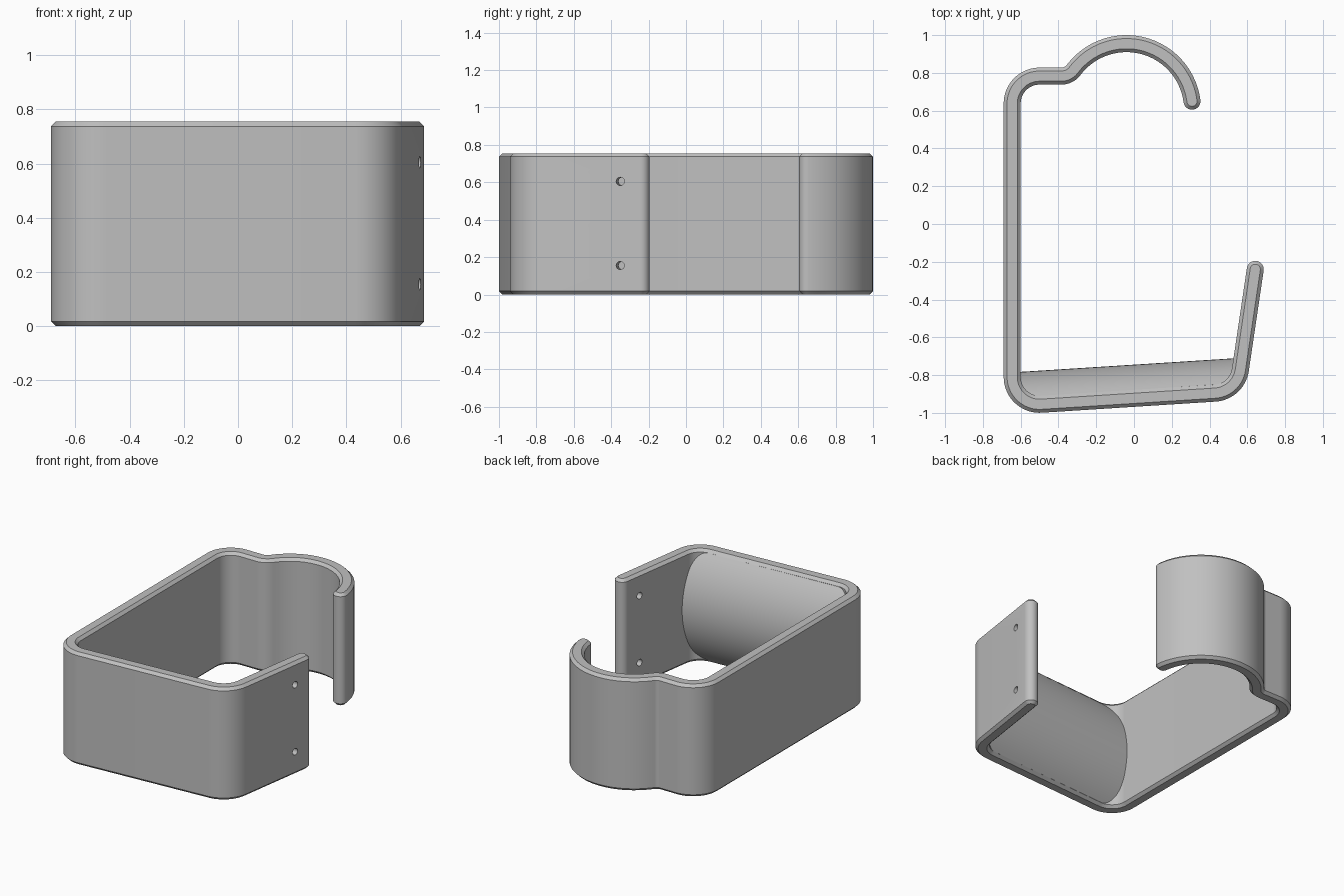
import bpy, bmesh
from math import radians, sin, cos, tan, asin, atan2, pi
from mathutils import Vector

cube = bpy.data.objects.get("Cube")
if cube:
    bpy.data.objects.remove(cube, do_unlink=True)

HEIGHT, HALF, CHAMFER = 0.755, 0.045, 0.018
ARM_TIP = Vector((0.642, -0.24))
FRONT_RIGHT = Vector((0.546, -0.888))
FRONT_LEFT = Vector((-0.645, -0.964))
BACK_LEFT = Vector((-0.645, 0.783))

grey = bpy.data.materials.new("Grey plastic")
grey.use_nodes = True
grey.diffuse_color = (0.53, 0.53, 0.53, 1)
grey.node_tree.nodes["Principled BSDF"].inputs["Base Color"].default_value = grey.diffuse_color


def make_object(name, bm):
    bmesh.ops.recalc_face_normals(bm, faces=bm.faces)
    mesh = bpy.data.meshes.new(name)
    bm.to_mesh(mesh)
    bm.free()
    mesh.materials.append(grey)
    obj = bpy.data.objects.new(name, mesh)
    bpy.context.collection.objects.link(obj)
    return obj


def activate(obj):
    bpy.ops.object.select_all(action='DESELECT')
    obj.select_set(True)
    bpy.context.view_layer.objects.active = obj


def arc(center, r, a0, a1):
    """Stations (point, tangent) along an arc."""
    n = max(4, int(abs(a1 - a0) / radians(5)))
    sign = 1 if a1 > a0 else -1
    out = []
    for k in range(n + 1):
        a = a0 + (a1 - a0) * k / n
        d = Vector((cos(a), sin(a)))
        out.append((center + d * r, Vector((-d.y, d.x)) * sign))
    return out


def corner(before, p, after, r=0.145):
    """Rounded corner between two straight runs."""
    u, v = (p - before).normalized(), (after - p).normalized()
    turn = atan2(u.x * v.y - u.y * v.x, u.dot(v))
    start = p - u * r * tan(abs(turn) / 2)
    side = Vector((-u.y, u.x)) * (1 if turn > 0 else -1)
    a0 = atan2(-side.y, -side.x)
    return arc(start + side * r, r, a0, a0 + turn)


# Centre line of the band: arm, front wall, side wall, shoulder, hook
arm_dir = (FRONT_RIGHT - ARM_TIP).normalized()
shoulder, hook = Vector((-0.384, 0.863)), Vector((-0.04, 0.605))
to_hook = atan2(hook.y - shoulder.y, hook.x - shoulder.x)
path = [(ARM_TIP, arm_dir)]
path += corner(ARM_TIP, FRONT_RIGHT, FRONT_LEFT)
path += corner(FRONT_RIGHT, FRONT_LEFT, BACK_LEFT)
path += corner(FRONT_LEFT, BACK_LEFT, shoulder - Vector((0, 0.08)))
path += arc(shoulder, 0.08, -pi / 2, to_hook)
path += arc(hook, 0.35, to_hook + pi, radians(7.4))[1:]

# Rounded tips: stations pushed outward while the width shrinks
tip = [radians(a) for a in range(12, 90, 12)]
stations = [(p, t, -sin(a), cos(a)) for a in reversed(tip) for p, t in path[:1]]
stations += [(p, t, 0, 1) for p, t in path]
stations += [(p, t, sin(a), cos(a)) for a in tip for p, t in path[-1:]]

# Band with chamfered rims
bm = bmesh.new()
rings = []
for z, h in ((0, HALF - CHAMFER), (CHAMFER, HALF),
             (HEIGHT - CHAMFER, HALF), (HEIGHT, HALF - CHAMFER)):
    left, right = [], []
    for p, t, push, width in stations:
        n = Vector((-t.y, t.x)) * h * width
        c = p + t * push * h
        left.append(bm.verts.new((*(c + n), z)))
        right.append(bm.verts.new((*(c - n), z)))
    rings.append(left + right[::-1])
count = len(rings[0])
for low, high in zip(rings, rings[1:]):
    for i in range(count):
        j = (i + 1) % count
        bm.faces.new((low[i], low[j], high[j], high[i]))
for ring in (rings[0], rings[-1]):
    for i in range(count // 2 - 1):
        bm.faces.new((ring[i], ring[i + 1], ring[count - 2 - i], ring[count - 1 - i]))
band = make_object("holder_band", bm)

# Two screw holes through the arm
hole_at = ARM_TIP + arm_dir * 0.106
across = Vector((-arm_dir.y, arm_dir.x, 0))
turn = across.to_track_quat('Z', 'Y').to_matrix().to_4x4()
bm = bmesh.new()
for z in (0.155, 0.605):
    new = bmesh.ops.create_cone(bm, cap_ends=True, segments=24, radius1=0.022,
                                radius2=0.022, depth=0.3, matrix=turn)["verts"]
    bmesh.ops.translate(bm, verts=new, vec=(*hole_at, z))
cutter = make_object("hole_cutter", bm)
cutter.hide_render = True
cut = band.modifiers.new("Holes", 'BOOLEAN')
cut.operation, cut.solver, cut.object = 'DIFFERENCE', 'EXACT', cutter
activate(band)
bpy.ops.object.modifier_apply(modifier=cut.name)
bpy.data.objects.remove(cutter, do_unlink=True)

# Bulging roll saddle on the inside of the front wall
chord, rise, steps = HEIGHT - 2 * CHAMFER, 0.135, 28
radius = (chord ** 2 / 4 + rise ** 2) / (2 * rise)
spread = asin(chord / 2 / radius)
profile = [(0.03, CHAMFER)]
for k in range(steps + 1):
    a = spread * (2 * k / steps - 1)
    profile.append((HALF + rise - radius * (1 - cos(a)), HEIGHT / 2 + radius * sin(a)))
profile.append((0.03, HEIGHT - CHAMFER))
bm = bmesh.new()
ends = []
for base, up, inset in ((FRONT_LEFT, Vector((0, 1)), 0.025), (FRONT_RIGHT, -arm_dir, -0.025)):
    ends.append([bm.verts.new((*(base + up * d + Vector((inset, 0))), z)) for d, z in profile])
    bm.faces.new(ends[-1])
for i in range(len(profile)):
    j = (i + 1) % len(profile)
    bm.faces.new((ends[0][i], ends[0][j], ends[1][j], ends[1][i]))
saddle = make_object("roll_saddle", bm)

for obj in (band, saddle):
    activate(obj)
    bpy.ops.object.shade_smooth_by_angle(angle=radians(30))
